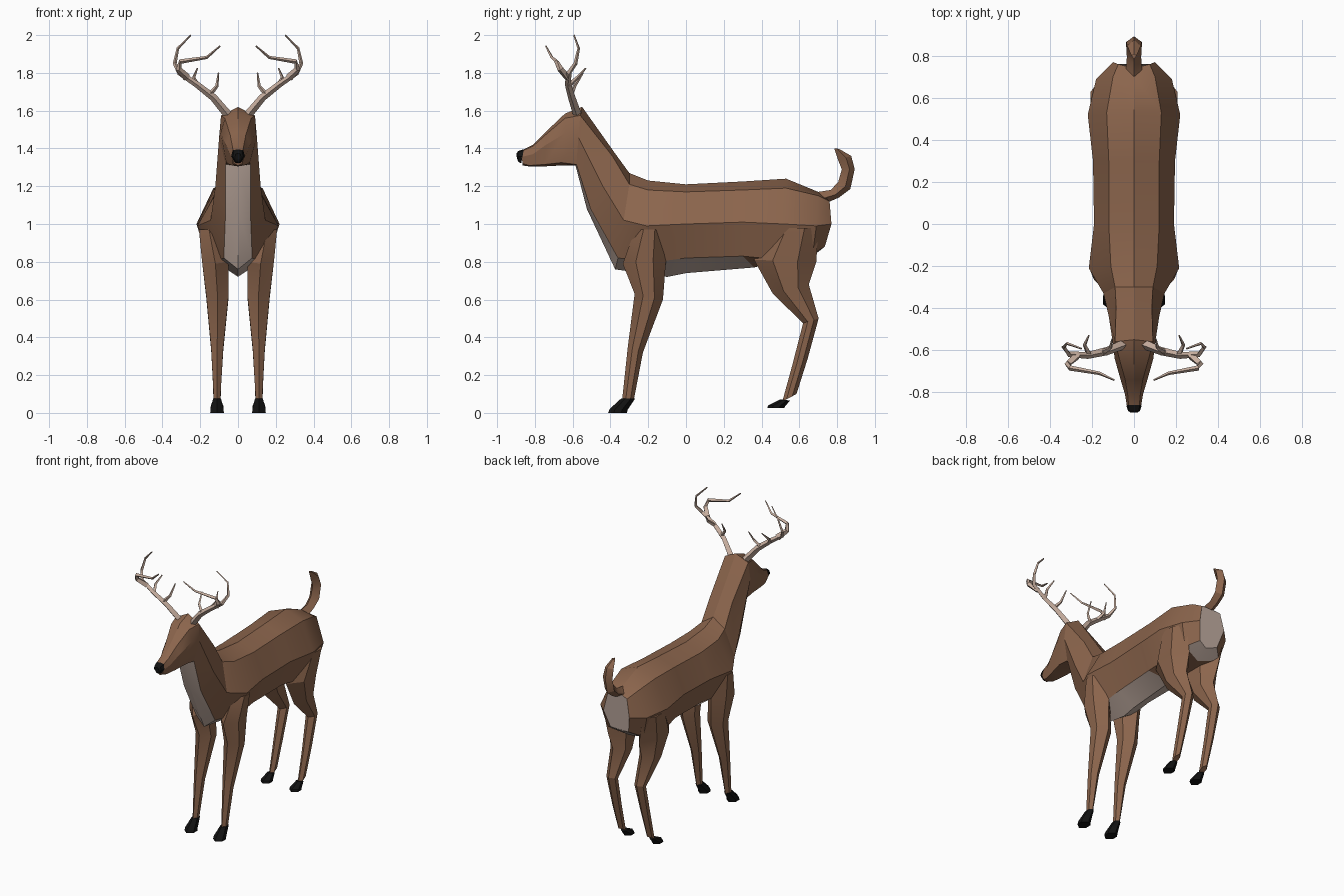
import bpy, bmesh, math
from mathutils import Vector

cube = bpy.data.objects.get("Cube")
if cube:
    bpy.data.objects.remove(cube, do_unlink=True)


def material(name, rgb):
    m = bpy.data.materials.new(name)
    m.use_nodes = True
    m.diffuse_color = (*rgb, 1)
    bsdf = m.node_tree.nodes["Principled BSDF"]
    bsdf.inputs["Base Color"].default_value = (*rgb, 1)
    bsdf.inputs["Roughness"].default_value = 0.8
    return m


BROWN = material("brown fur", (0.26, 0.13, 0.073))
PALE = material("pale fur", (0.55, 0.43, 0.37))
HORN = material("antler bone", (0.58, 0.43, 0.35))
BLACK = material("black hoof", (0.006, 0.006, 0.006))


def loft(name, strands, mats, pick=lambda i, j: 0, caps=(0, 0)):
    """Skin lists of rings; pick gives a face's material, caps the two ends (None = open)."""
    bm = bmesh.new()
    for rings in strands:
        vs = [[bm.verts.new(p) for p in r] for r in rings]
        n = len(vs[0])
        for i in range(len(vs) - 1):
            for j in range(n):
                k = (j + 1) % n
                f = bm.faces.new((vs[i][j], vs[i][k], vs[i + 1][k], vs[i + 1][j]))
                f.material_index = pick(i, j)
        for ring, c in ((vs[0], caps[0]), (vs[-1], caps[1])):
            if c is not None:
                bm.faces.new(ring).material_index = c
    bmesh.ops.recalc_face_normals(bm, faces=bm.faces)
    me = bpy.data.meshes.new(name)
    bm.to_mesh(me)
    bm.free()
    for m in mats:
        me.materials.append(m)
    ob = bpy.data.objects.new(name, me)
    bpy.context.collection.objects.link(ob)
    bpy.ops.object.select_all(action='DESELECT')
    ob.select_set(True)
    bpy.context.view_layer.objects.active = ob
    bpy.ops.object.shade_smooth_by_angle(angle=math.radians(25))
    return ob


def whole(half):
    """Complete a half ring (top centre ... bottom centre) across x = 0."""
    return half + [(-x, y, z) for x, y, z in reversed(half[1:-1])]


# Torso and neck: top, upper, widest, lower, bottom of each half ring
neck_top = [(0, -.55, 1.62), (.09, -.56, 1.575), (.1, -.57, 1.46), (.065, -.58, 1.315), (0, -.585, 1.31)]
torso = [
    [(0, .74, 1.14), (.075, .76, 1.12), (.1, .77, 1.0), (.07, .735, .88), (0, .71, .86)],
    [(0, .7, 1.17), (.1, .7, 1.15), (.18, .69, .99), (.14, .67, .84), (0, .63, .8)],
    [(0, .53, 1.24), (.13, .53, 1.19), (.22, .52, 1.0), (.16, .5, .81), (0, .48, .8)],
    [(0, .3, 1.225), (.12, .3, 1.18), (.195, .3, 1.01), (.13, .3, .83), (0, .36, .77)],
    [(0, 0, 1.21), (.12, 0, 1.17), (.19, 0, 1.0), (.12, 0, .82), (0, 0, .74)],
    [(0, -.2, 1.23), (.11, -.2, 1.18), (.215, -.21, .99), (.12, -.15, .8), (0, -.1, .72)],
    [(0, -.3, 1.27), (.09, -.3, 1.21), (.145, -.33, 1.02), (.075, -.36, .82), (0, -.375, .76)],
    [(0, -.38, 1.38), (.085, -.39, 1.36), (.12, -.44, 1.2), (.065, -.505, 1.08), (0, -.525, 1.08)],
    neck_top]
loft("torso_and_neck", [[whole(r) for r in torso]], [BROWN, PALE],
     lambda i, j: 1 if j in (3, 4) and i not in (1, 2) else 0, (1, None))

# Head
head = [neck_top,
        [(0, -.64, 1.585), (.07, -.64, 1.56), (.092, -.64, 1.48), (.062, -.66, 1.325), (0, -.66, 1.31)],
        [(0, -.74, 1.49), (.042, -.74, 1.475), (.064, -.74, 1.42), (.045, -.75, 1.315), (0, -.75, 1.305)],
        [(0, -.81, 1.42), (.03, -.81, 1.412), (.043, -.81, 1.37), (.03, -.83, 1.31), (0, -.83, 1.305)],
        [(0, -.87, 1.39), (.025, -.87, 1.385), (.033, -.87, 1.355), (.02, -.865, 1.32), (0, -.865, 1.31)]]
loft("head", [[whole(r) for r in head]], [BROWN], caps=(None, 0))

# Nose
nose = [[(0, -.86, 1.396), (.028, -.86, 1.39), (.036, -.865, 1.358), (.016, -.872, 1.325), (0, -.872, 1.322)],
        [(0, -.888, 1.386), (.022, -.888, 1.38), (.028, -.89, 1.358), (.012, -.885, 1.33), (0, -.885, 1.327)],
        [(0, -.897, 1.375), (.012, -.897, 1.37), (.015, -.897, 1.358), (.007, -.893, 1.342), (0, -.893, 1.34)]]
loft("nose", [[whole(r) for r in nose]], [BLACK])

# Tail: inner and outer outline with half width
tail = [(.70, 1.17, .74, 1.11, .04), (.765, 1.18, .81, 1.14, .034), (.805, 1.22, .87, 1.185, .037),
        (.825, 1.29, .893, 1.29, .037), (.805, 1.34, .875, 1.36, .032), (.785, 1.4, .81, 1.398, .012)]
loft("tail", [[[(0, a, b), (w, a * .4 + c * .6, b * .4 + d * .6), (0, c, d),
                (-w, a * .4 + c * .6, b * .4 + d * .6)] for a, b, c, d, w in tail]], [BROWN])


# Legs: six-sided rings from front z, front y, back z, back y, inner x, outer x
def leg_ring(s, zf, yf, zb, yb, xi, xo):
    def at(x, t):
        return (s * x, yf + (yb - yf) * t, zf + (zb - zf) * t)
    xm = (xi + xo) / 2
    return [at(xm, 0), at(xo, .3), at(xo, .7), at(xm, 1), at(xi, .7), at(xi, .3)]


front_leg = [(.97, -.27, .97, -.12, .1, .207), (.79, -.335, .82, -.105, .05, .19),
             (.63, -.272, .6, -.122, .05, .168), (.35, -.308, .32, -.228, .078, .142),
             (.07, -.338, .075, -.275, .094, .128)]
hind_leg = [(.98, .46, .98, .7, .1, .207), (.81, .36, .8, .69, .05, .19),
            (.63, .46, .68, .65, .055, .168), (.475, .62, .5, .702, .075, .142),
            (.25, .562, .29, .645, .085, .137), (.06, .51, .1, .585, .092, .13)]
# Hooves: bottom and top outline
front_hoof = [(0, -.412, 0, -.312, .075, .147), (.02, -.405, .015, -.31, .076, .146),
              (.075, -.345, .075, -.27, .09, .132)]
hind_hoof = [(.025, .43, .025, .52, .077, .145), (.04, .435, .035, .525, .078, .144),
             (.072, .5, .065, .55, .09, .132)]
for side, s in (("left", 1), ("right", -1)):
    for part, rings, mat in (("front_leg", front_leg, BROWN), ("hind_leg", hind_leg, BROWN),
                             ("front_hoof", front_hoof, BLACK), ("hind_hoof", hind_hoof, BLACK)):
        loft(f"{side}_{part}", [[leg_ring(s, *r) for r in rings]], [mat])


# Antlers: tapering four-sided tubes along paths
def tube(path, r0, r1, s):
    pts = [Vector((s * x, y, z)) for x, y, z in path]
    rings = []
    for i, p in enumerate(pts):
        d = (pts[min(i + 1, len(pts) - 1)] - pts[max(i - 1, 0)]).normalized()
        u = d.cross(Vector((0, 1, 0))).normalized()
        v = d.cross(u)
        r = r0 + (r1 - r0) * i / (len(pts) - 1)
        rings.append([p + r * (u * math.cos(a) + v * math.sin(a))
                      for a in (k * math.pi / 2 for k in range(4))])
    return rings


antler = [
    ([(.055, -.575, 1.58), (.13, -.605, 1.67), (.22, -.625, 1.74), (.31, -.62, 1.8),
      (.335, -.585, 1.85), (.318, -.568, 1.93), (.25, -.593, 2.0)], .023, .004),
    ([(.27, -.625, 1.775), (.315, -.665, 1.82), (.305, -.685, 1.86), (.165, -.71, 1.882),
      (.095, -.742, 1.942)], .021, .004),
    ([(.15, -.61, 1.685), (.112, -.59, 1.73), (.103, -.545, 1.8)], .014, .004),
    ([(.215, -.62, 1.735), (.235, -.575, 1.775), (.215, -.53, 1.825)], .014, .004)]
for side, s in (("left", 1), ("right", -1)):
    loft(f"{side}_antler", [tube(p, a, b, s) for p, a, b in antler], [HORN])
